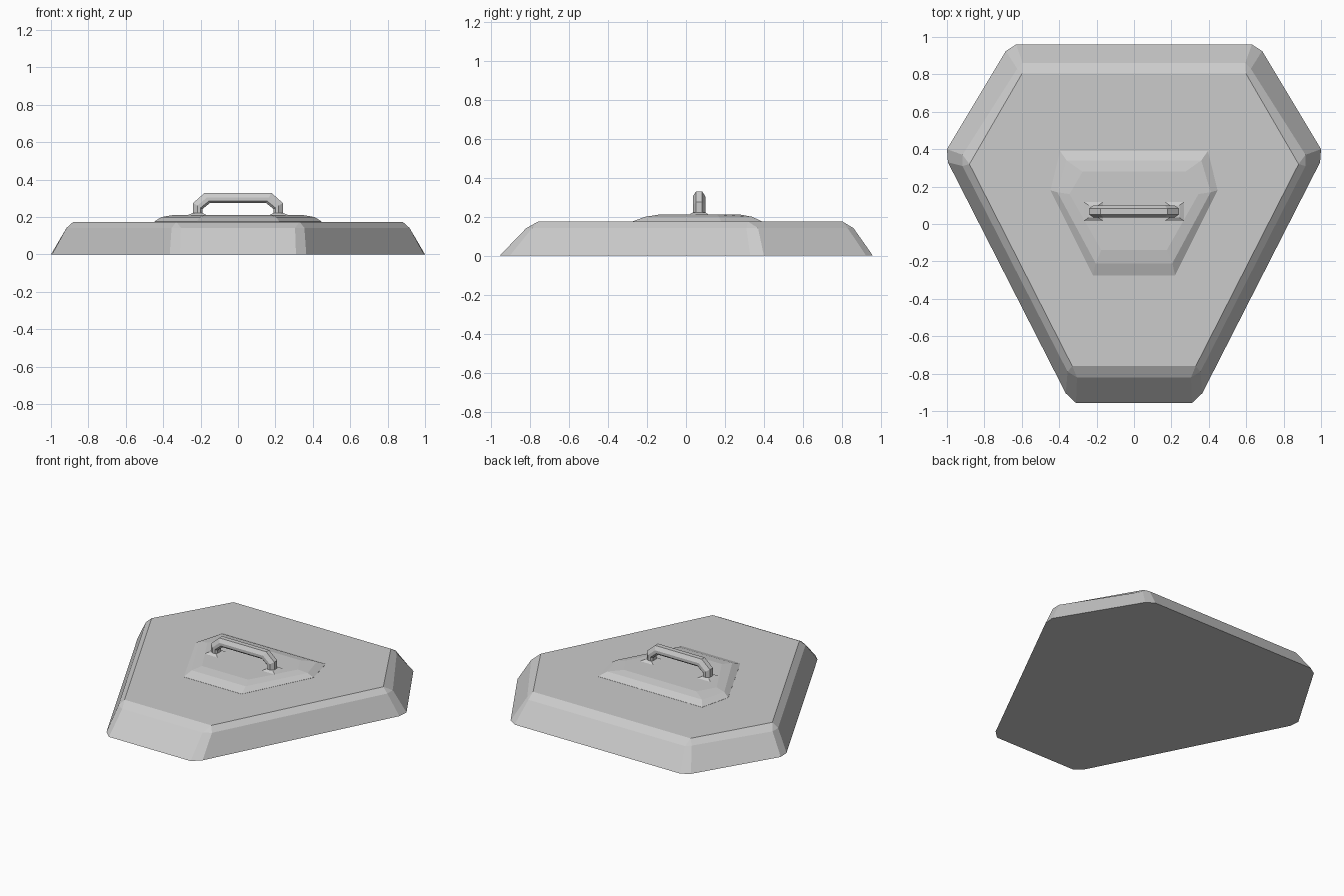
import bpy, bmesh

if "Cube" in bpy.data.objects:
    bpy.data.objects.remove(bpy.data.objects["Cube"])


def loft(name, rings, cap_start=True):
    """Skin a stack of equal-count rings; coincident corners are merged."""
    bm = bmesh.new()
    rows = [[bm.verts.new(p) for p in ring] for ring in rings]
    n = len(rows[0])
    for a, b in zip(rows, rows[1:]):
        for i in range(n):
            j = (i + 1) % n
            bm.faces.new((a[i], a[j], b[j], b[i]))
    if cap_start:
        bm.faces.new(rows[0])
    bm.faces.new(rows[-1])
    bmesh.ops.remove_doubles(bm, verts=bm.verts, dist=1e-4)
    bmesh.ops.recalc_face_normals(bm, faces=bm.faces)
    mesh = bpy.data.meshes.new(name)
    bm.to_mesh(mesh)
    bm.free()
    obj = bpy.data.objects.new(name, mesh)
    bpy.context.collection.objects.link(obj)
    return obj


def mirrored(half, z):
    """Closed ring from the points of its +x half, at height z."""
    pts = half + [(-x, y) for x, y in reversed(half)]
    return [(x, y, z) for x, y in pts]


# Main slab: chamfered hexagon whose corners close up at the top
base = [(.63, .96), (.685, .925), (1, .40), (.995, .33), (.365, -.905), (.31, -.957)]
shoulder = [(.595, .86), (.625, .83), (.917, .37), (.917, .31), (.355, -.79), (.305, -.82)]
top = [(.598, .805)] * 2 + [(.88, .32)] * 2 + [(.33, -.76)] * 2
loft("slab", [mirrored(base, 0), mirrored(shoulder, .142), mirrored(top, .175)])

# Raised plate with a two-step bevel
loft("raised_plate", [
    mirrored([(.395, .39), (.447, .18), (.22, -.275)], .17),
    mirrored([(.395, .39), (.447, .18), (.22, -.275)], .176),
    mirrored([(.36, .34), (.41, .17), (.205, -.21)], .2),
    mirrored([(.275, .28), (.345, .16), (.175, -.14)], .211)])

# Handle: bracket path with a section that narrows toward the outer edge
HY = .067
stations = [((.19, .205), (.24, .205)), ((.19, .243), (.24, .275)), ((.15, .275), (.178, .33))]
path = stations + [((-a, b), (-c, d)) for (a, b), (c, d) in reversed(stations)]
section = [(0, -.02), (.2, -.032), (.55, -.032), (1, -.016),
           (1, .016), (.55, .032), (.2, .032), (0, .02)]
loft("handle", [[(i[0] + (o[0] - i[0]) * t, HY + y, i[1] + (o[1] - i[1]) * t)
                 for t, y in section] for i, o in path])

# Flared feet under the handle
for side, label in ((-1, "left"), (1, "right")):
    rings = [[(side * .217 + sx * rx, HY + sy * ry, z)
              for sx, sy in ((-1, -1), (1, -1), (1, 1), (-1, 1))]
             for rx, ry, z in ((.05, .05, .205), (.05, .05, .211), (.026, .033, .222))]
    loft(label + "_handle_foot", rings)
